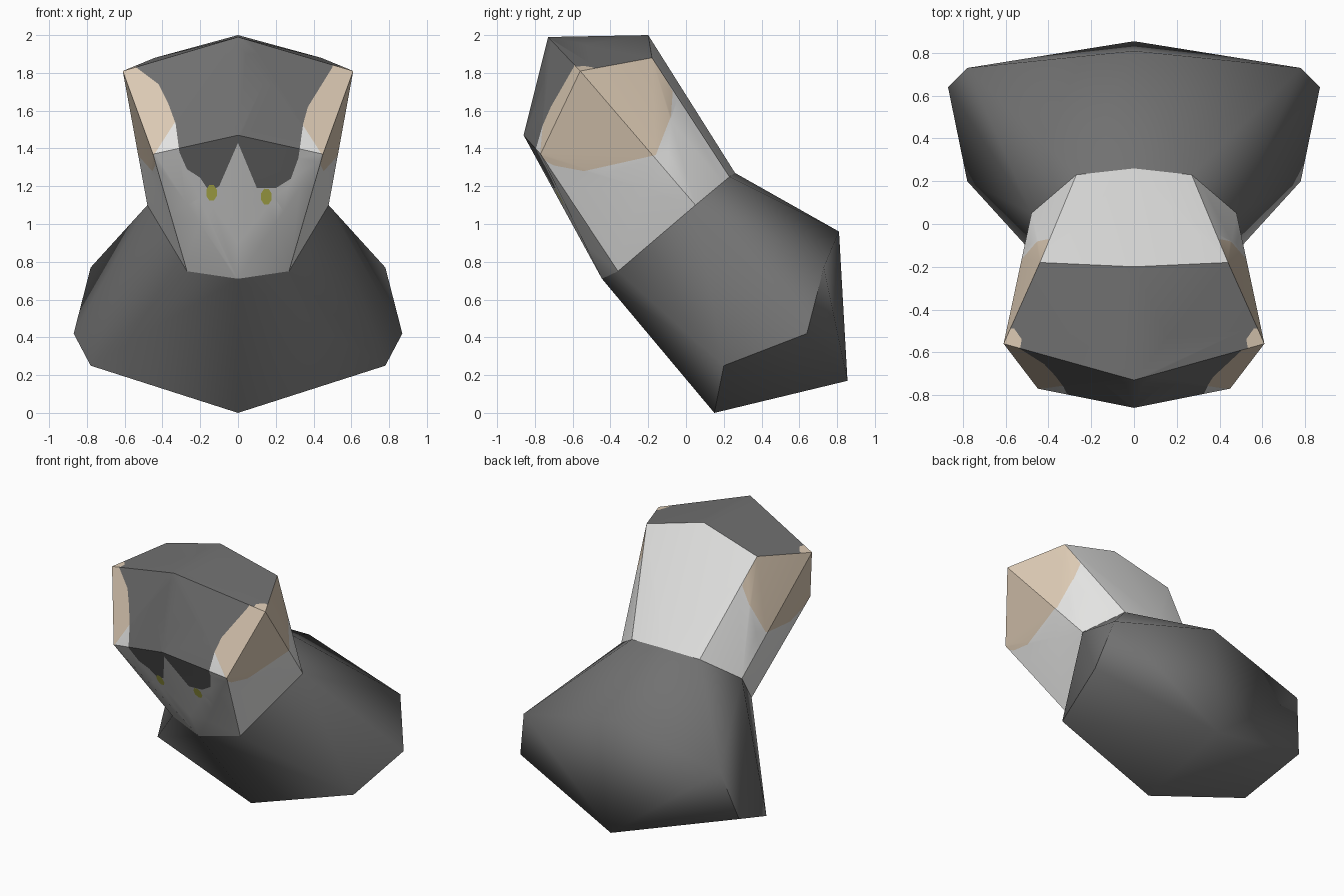
import bpy, bmesh, math
from mathutils import Vector
from mathutils.geometry import intersect_point_tri_2d

if "Cube" in bpy.data.objects:
    bpy.data.objects.remove(bpy.data.objects["Cube"])


def material(name, rgb):
    m = bpy.data.materials.new(name)
    m.diffuse_color = (*rgb, 1)
    m.use_nodes = True
    m.node_tree.nodes["Principled BSDF"].inputs["Base Color"].default_value = m.diffuse_color
    return m


WHITE = material("white", (0.82, 0.82, 0.81))
DARK = material("dark_grey", (0.165, 0.165, 0.165))
SKIN = material("tan", (0.74, 0.61, 0.47))
YELLOW = material("yellow", (0.60, 0.60, 0.10))

# Right half of each part; points with x > 0 are mirrored
NECK = [(0, -.445, .71), (.27, -.36, .75), (.48, .05, 1.10), (.27, .23, 1.25), (0, .26, 1.27)]
HEAD = [(0, -.20, 2.0), (.44, -.18, 1.88), (.61, -.56, 1.81),
        (.45, -.77, 1.37), (0, -.86, 1.47), (0, -.73, 1.99)]
BODY = [(0, .81, .96), (.78, .73, .77), (.87, .64, .42),
        (0, .855, .17), (.78, .20, .25), (0, .15, 0)]


def shell(points):
    """Convex faceted shell that is left open at the neck ring."""
    bm = bmesh.new()
    ring = set()
    for i, p in enumerate(NECK + points):
        for s in ((1, -1) if p[0] else (1,)):
            v = bm.verts.new((p[0] * s, p[1], p[2]))
            if i < len(NECK):
                ring.add(v)
    bmesh.ops.convex_hull(bm, input=bm.verts[:])
    cap = [f for f in bm.faces if all(v in ring for v in f.verts)]
    bmesh.ops.delete(bm, geom=cap, context='FACES')
    bmesh.ops.recalc_face_normals(bm, faces=bm.faces[:])
    bm.normal_update()
    return bm


def finish(bm, name, mats, angle):
    me = bpy.data.meshes.new(name)
    bm.to_mesh(me)
    bm.free()
    for m in mats:
        me.materials.append(m)
    ob = bpy.data.objects.new(name, me)
    bpy.context.collection.objects.link(ob)
    bpy.ops.object.select_all(action='DESELECT')
    ob.select_set(True)
    bpy.context.view_layer.objects.active = ob
    bpy.ops.object.shade_smooth_by_angle(angle=math.radians(angle))


def inside(p, poly):
    hit = False
    for (ax, ay), (bx, by) in zip(poly, poly[1:] + poly[:1]):
        if (ay > p[1]) != (by > p[1]) and p[0] < (bx - ax) * (p[1] - ay) / (by - ay) + ax:
            hit = not hit
    return hit


def paint(bm, region, axes, poly, mat):
    """Cut a polygon, projected along one axis, into one region of faces."""
    tag = bm.faces.layers.int["region"]
    u, w = axes

    def near(f, pts):
        return f[tag] == region and all(
            min(v.co[a] for v in f.verts) <= max(p[k] for p in pts) and
            max(v.co[a] for v in f.verts) >= min(p[k] for p in pts)
            for k, a in enumerate(axes))

    for a, b in zip(poly, poly[1:] + poly[:1]):
        faces = [f for f in bm.faces if near(f, (a, b))]
        if not faces:
            continue
        geom = faces + list({e for f in faces for e in f.edges}) + list({v for f in faces for v in f.verts})
        co, no = Vector((0, 0, 0)), Vector((0, 0, 0))
        co[u], co[w] = a
        no[u], no[w] = b[1] - a[1], a[0] - b[0]
        bmesh.ops.bisect_plane(bm, geom=geom, plane_co=co, plane_no=no.normalized(), dist=1e-5)
    for f in bm.faces:
        if f[tag] == region:
            c = f.calc_center_median()
            if inside((c[u], c[w]), poly):
                f.material_index = mat


# Body
finish(shell(BODY), "body", [DARK], 60)

# Head: sort faces into regions by direction
bm = shell(HEAD)
FRONT, SIDE, TOP, BACK = 1, 2, 3, 4
tag = bm.faces.layers.int.new("region")
for f in bm.faces:
    n = f.normal
    if n.z > .7:
        f[tag], f.material_index = TOP, 1
    elif n.y < -.6:
        f[tag] = FRONT
    elif abs(n.x) > .5:
        f[tag] = SIDE
    else:
        f[tag] = BACK

# Tan cheeks on the sides, the front edges and the top corners
paint(bm, SIDE, (1, 2), [(-.18, 1.90), (-.07, 1.70), (-.08, 1.57), (-.16, 1.365), (-.36, 1.32),
                         (-.54, 1.28), (-.70, 1.31), (-.85, 1.39), (-.85, 1.95)], 2)
for s in (1, -1):
    paint(bm, FRONT, (0, 2), [(s * x, z) for x, z in
                              [(.30, 1.58), (.34, 1.53), (.455, 1.35), (.7, 1.35), (.7, 1.9), (.30, 1.9)]], 2)
    paint(bm, TOP, (0, 1), [(s * x, y) for x, y in
                            [(.65, -.48), (.56, -.49), (.525, -.54), (.54, -.62), (.65, -.62)]], 2)

# Dark face mask with a notch in the middle
paint(bm, FRONT, (0, 2), [(-.54, 2.1), (-.54, 1.83), (-.42, 1.74), (-.37, 1.64), (-.33, 1.53), (-.31, 1.38),
                          (-.27, 1.29), (-.20, 1.245), (-.15, 1.17), (-.10, 1.20), (0, 1.43),
                          (.10, 1.19), (.20, 1.19), (.28, 1.24), (.32, 1.35), (.345, 1.53),
                          (.37, 1.62), (.50, 1.83), (.54, 2.1)], 1)

# Yellow spots
for x, z in ((-.14, 1.165), (.15, 1.145)):
    paint(bm, FRONT, (0, 2), [(x + .03 * math.cos(k * math.pi / 4 + .39),
                               z + .045 * math.sin(k * math.pi / 4 + .39)) for k in range(8)], 3)

finish(bm, "head", [WHITE, DARK, SKIN, YELLOW], 35)
